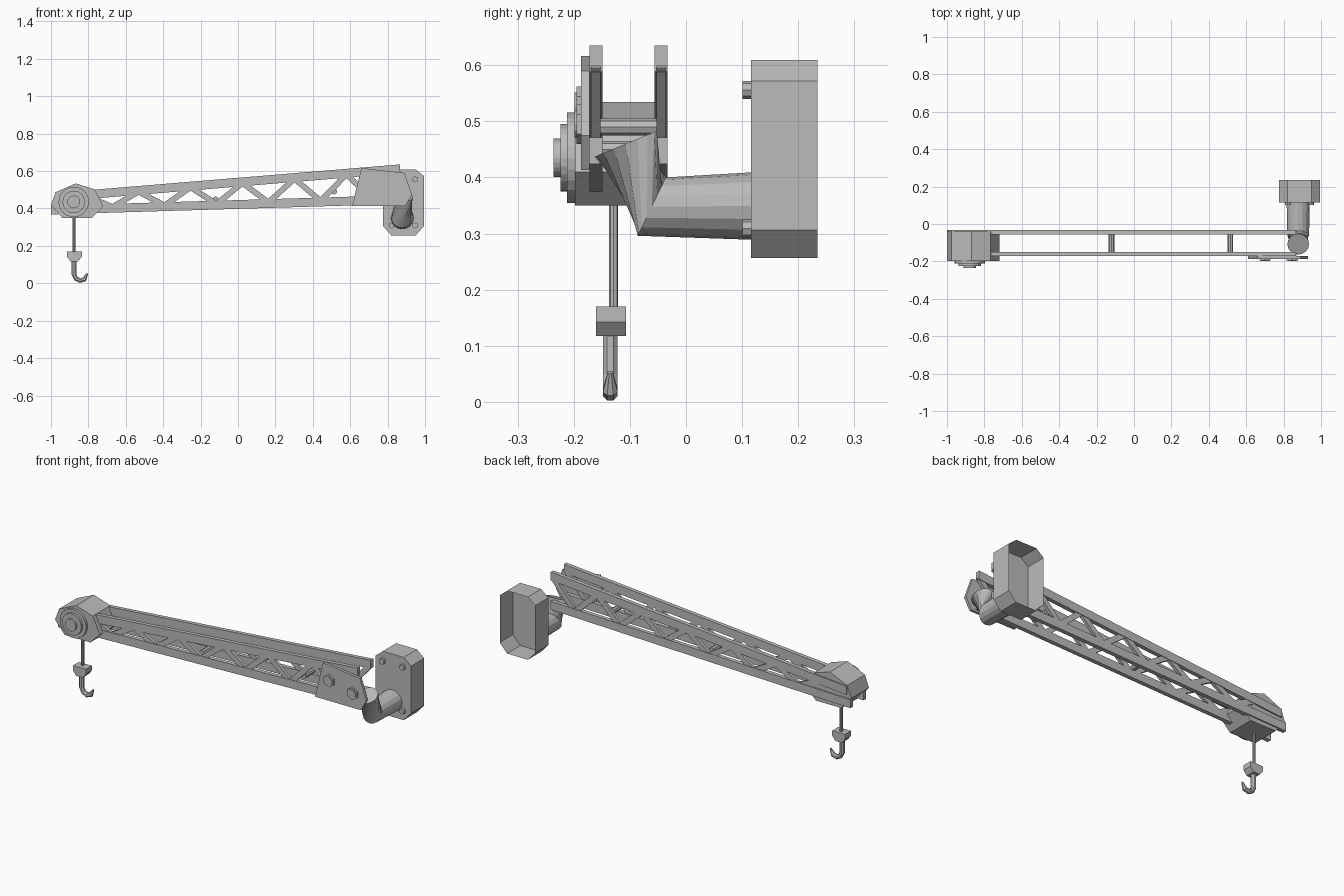
import bpy, bmesh, math
from mathutils import Vector, Matrix

cube = bpy.data.objects.get("Cube")
if cube:
    bpy.data.objects.remove(cube, do_unlink=True)

metal = bpy.data.materials.new("grey_metal")
metal.use_nodes = True
GREY = (0.5, 0.5, 0.5, 1)
metal.diffuse_color = GREY
metal.node_tree.nodes["Principled BSDF"].inputs["Base Color"].default_value = GREY


def finish(name, bm):
    bmesh.ops.recalc_face_normals(bm, faces=bm.faces)
    mesh = bpy.data.meshes.new(name)
    bm.to_mesh(mesh)
    bm.free()
    mesh.materials.append(metal)
    obj = bpy.data.objects.new(name, mesh)
    bpy.context.collection.objects.link(obj)
    return obj


def loft(bm, rings, cap_start=True, cap_end=True):
    """Skin a series of equally sized rings of points."""
    loops = [[bm.verts.new(p) for p in ring] for ring in rings]
    for a, b in zip(loops, loops[1:]):
        for i in range(len(a)):
            j = (i + 1) % len(a)
            bm.faces.new((a[i], a[j], b[j], b[i]))
    if cap_start:
        bm.faces.new(loops[0])
    if cap_end:
        bm.faces.new(loops[-1])


def prism(bm, profile, y0, y1, back=True):
    """Extrude an x-z outline from y0 to y1."""
    loft(bm, [[(x, y, z) for x, z in profile] for y in (y0, y1)], cap_end=back)


def plate(name, profile, y0, y1, back=True):
    bm = bmesh.new()
    prism(bm, profile, y0, y1, back)
    return finish(name, bm)


def circle(x, z, r, sides, turn=0.0):
    return [(x + r * math.cos(turn + math.tau * i / sides),
             z + r * math.sin(turn + math.tau * i / sides)) for i in range(sides)]


# Lattice boom: tapering chords and zigzag braces on two sides
CHORD = 0.047


def top_z(x):
    return 0.564 + 0.0826 * x


def low_z(x):
    return 0.398 + 0.03 * x


def strip(x0, x1, edge, thick):
    return [(x0, edge(x0)), (x1, edge(x1)), (x1, edge(x1) + thick), (x0, edge(x0) + thick)]


def brace(a, b, width):
    a, b = Vector(a), Vector(b)
    d = (b - a).normalized()
    n = Vector((-d.y, d.x)) * width / 2
    return [a - n, b - n, b + n, a + n]


for side, y0, y1 in (("front", -0.172, -0.149), ("back", -0.056, -0.033)):
    bm = bmesh.new()
    prism(bm, strip(-0.975, 0.865, top_z, -CHORD), y0, y1)
    prism(bm, strip(-1.0, 0.865, low_z, CHORD), y0, y1)
    for i in range(12):
        xs = [-0.81 + 0.139 * k for k in (i, i + 1)]
        ends = [(x, top_z(x) - 0.03 if (i + k) % 2 == 0 else low_z(x) + 0.03)
                for k, x in enumerate(xs)]
        prism(bm, brace(*ends, 0.03), y0 + 0.003, y1 - 0.003)
    finish(side + "_boom_lattice", bm)

# Rods tying the two lattice sides together
for i, (x, z) in enumerate([(-0.12, 0.45), (0.515, 0.49)]):
    plate(f"cross_rod_{i + 1}", circle(x, z, 0.015, 8), -0.152, -0.053)

# Pulley housing and stepped hub
plate("pulley_housing",
      [(-1.0, 0.42), (-0.975, 0.487), (-0.868, 0.534), (-0.766, 0.502),
       (-0.72, 0.41), (-0.78, 0.35), (-0.94, 0.35)], -0.198, -0.04)
for i, (r, y) in enumerate([(0.081, -0.212), (0.06, -0.224), (0.034, -0.236)]):
    plate(f"hub_step_{i + 1}", circle(-0.878, 0.435, r, 24), y, y + 0.015)

# Joint plate with hexagonal bolts
plate("joint_plate", [(0.61, 0.413), (0.66, 0.616), (0.89, 0.59),
                      (0.93, 0.475), (0.895, 0.413)], -0.187, -0.172)
for i, (x, z) in enumerate([(0.70, 0.527), (0.846, 0.495)]):
    plate(f"joint_bolt_{i + 1}", circle(x, z, 0.035, 6, math.pi / 6), -0.195, -0.187)
    plate(f"joint_bolt_cap_{i + 1}", circle(x, z, 0.024, 12), -0.199, -0.195)

# Wall bracket: shell with clipped corners, open at the back
plate("wall_bracket", [(0.82, 0.256), (0.95, 0.256), (0.995, 0.306), (0.995, 0.572),
                       (0.95, 0.609), (0.82, 0.609), (0.775, 0.572), (0.775, 0.306)],
      0.116, 0.234, back=False)
for i, (x, z) in enumerate([(0.822, 0.556), (0.947, 0.556), (0.822, 0.309), (0.947, 0.309)]):
    plate(f"wall_bolt_{i + 1}", circle(x, z, 0.016, 8), 0.101, 0.116)

# Elbow pipe: straight run, mitre, then a twisted rise to a tilted disc
N = 16


def tilted_ring(low, high, r, twist=0):
    """Ring whose y-z section runs from point low to point high."""
    pts = []
    for i in range(N):
        a = math.tau * (i + twist) / N
        t = (1 + math.sin(a)) / 2
        pts.append((0.878 + r * math.cos(a),
                    low[0] + (high[0] - low[0]) * t,
                    low[1] + (high[1] - low[1]) * t))
    return pts


bm = bmesh.new()
loft(bm, [tilted_ring((0.116, 0.289), (0.116, 0.409), 0.062),
          tilted_ring((-0.086, 0.296), (-0.036, 0.4), 0.058),
          tilted_ring((-0.163, 0.437), (-0.052, 0.483), 0.058, 3)])
finish("elbow_pipe", bm)

# Hoist rope
bm = bmesh.new()
bmesh.ops.create_cone(bm, cap_ends=True, segments=8, radius1=0.008, radius2=0.008, depth=0.22,
                      matrix=Matrix.Translation((-0.876, -0.129, 0.265)))
finish("hoist_rope", bm)

# Hook block
plate("hook_block", [(-0.915, 0.17), (-0.835, 0.17), (-0.835, 0.142), (-0.855, 0.117),
                     (-0.895, 0.117), (-0.915, 0.142)], -0.16, -0.107)

# Hook: bent bar tapering to its tip
path = [(-0.877, 0.125), (-0.877, 0.048), (-0.866, 0.025), (-0.845, 0.015),
        (-0.822, 0.021), (-0.805, 0.053)]
rings = []
for i, p in enumerate(path):
    p = Vector(p)
    d = (Vector(path[min(i + 1, len(path) - 1)]) - Vector(path[max(i - 1, 0)])).normalized()
    n = Vector((-d.y, d.x))
    r = 0.014 if i < len(path) - 1 else 0.005
    ring = []
    for k in range(8):
        a = math.tau * (k + 0.5) / 8
        q = p + n * r * math.cos(a)
        ring.append((q.x, -0.135 + r * math.sin(a), q.y))
    rings.append(ring)
bm = bmesh.new()
loft(bm, rings)
finish("hook", bm)
